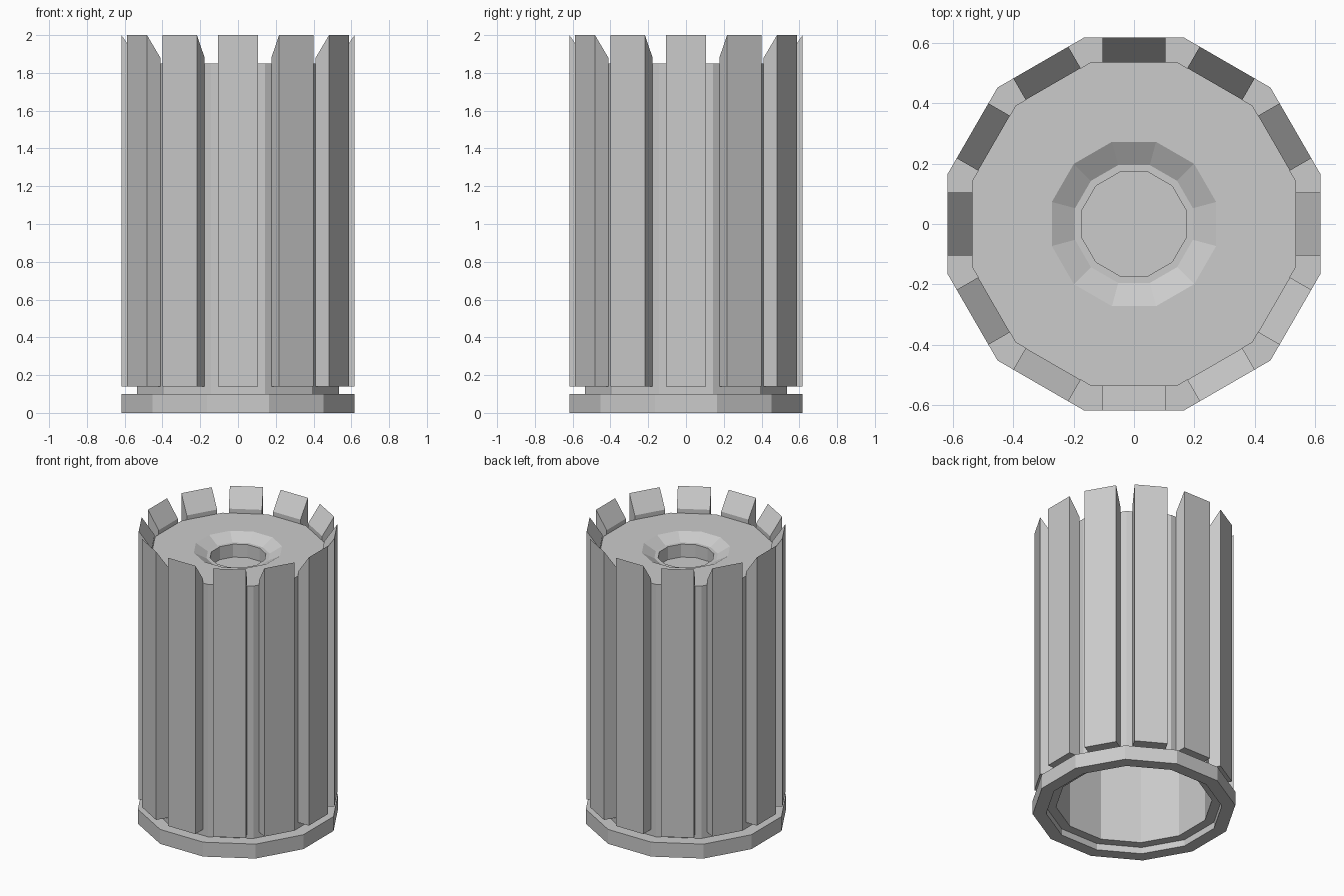
import bpy, bmesh
from math import pi, cos, sin

if "Cube" in bpy.data.objects:
    bpy.data.objects.remove(bpy.data.objects["Cube"])

SIDES = 12


def make_object(name, bm):
    bmesh.ops.recalc_face_normals(bm, faces=bm.faces)
    mesh = bpy.data.meshes.new(name)
    bm.to_mesh(mesh)
    bm.free()
    obj = bpy.data.objects.new(name, mesh)
    bpy.context.collection.objects.link(obj)
    return obj


def lathe(name, profile, closed=False):
    """Revolve (apothem, z) points into a 12-sided form with flats on the axes."""
    bm = bmesh.new()
    rings = []
    for apothem, z in profile:
        r = apothem / cos(pi / SIDES)
        rings.append([bm.verts.new((r * cos((i + 0.5) * 2 * pi / SIDES),
                                    r * sin((i + 0.5) * 2 * pi / SIDES), z))
                      for i in range(SIDES)])
    pairs = list(zip(rings, rings[1:]))
    if closed:
        pairs.append((rings[-1], rings[0]))
    for a, b in pairs:
        for i in range(SIDES):
            j = (i + 1) % SIDES
            bm.faces.new((a[i], a[j], b[j], b[i]))
    if not closed:
        bm.faces.new(rings[0])
        bm.faces.new(rings[-1])
    return make_object(name, bm)


# Base ring
lathe("base_ring", [(0.617, 0), (0.617, 0.1), (0.535, 0.1), (0.535, 0)], closed=True)

# Hollow body: underside ceiling, inner wall, outer wall, top with stepped recess
lathe("body", [(0.235, 1.655), (0.335, 1.79), (0.475, 1.79), (0.475, 0.045),
               (0.535, 0.045), (0.535, 1.85), (0.272, 1.85), (0.195, 1.805),
               (0.172, 1.805), (0.172, 1.715)])

# Vertical ribs with inward-sloping tops
HALF = 0.105
section = [(0.535, 0.14), (0.617, 0.14), (0.617, 2.0), (0.535, 1.88)]
for k in range(SIDES):
    a = k * 2 * pi / SIDES
    bm = bmesh.new()
    left, right = [[bm.verts.new((r * cos(a) - t * sin(a), r * sin(a) + t * cos(a), z))
                    for r, z in section] for t in (-HALF, HALF)]
    bm.faces.new(left)
    bm.faces.new(right)
    for i in range(4):
        j = (i + 1) % 4
        bm.faces.new((left[i], left[j], right[j], right[i]))
    make_object(f"rib_{k + 1}", bm)
